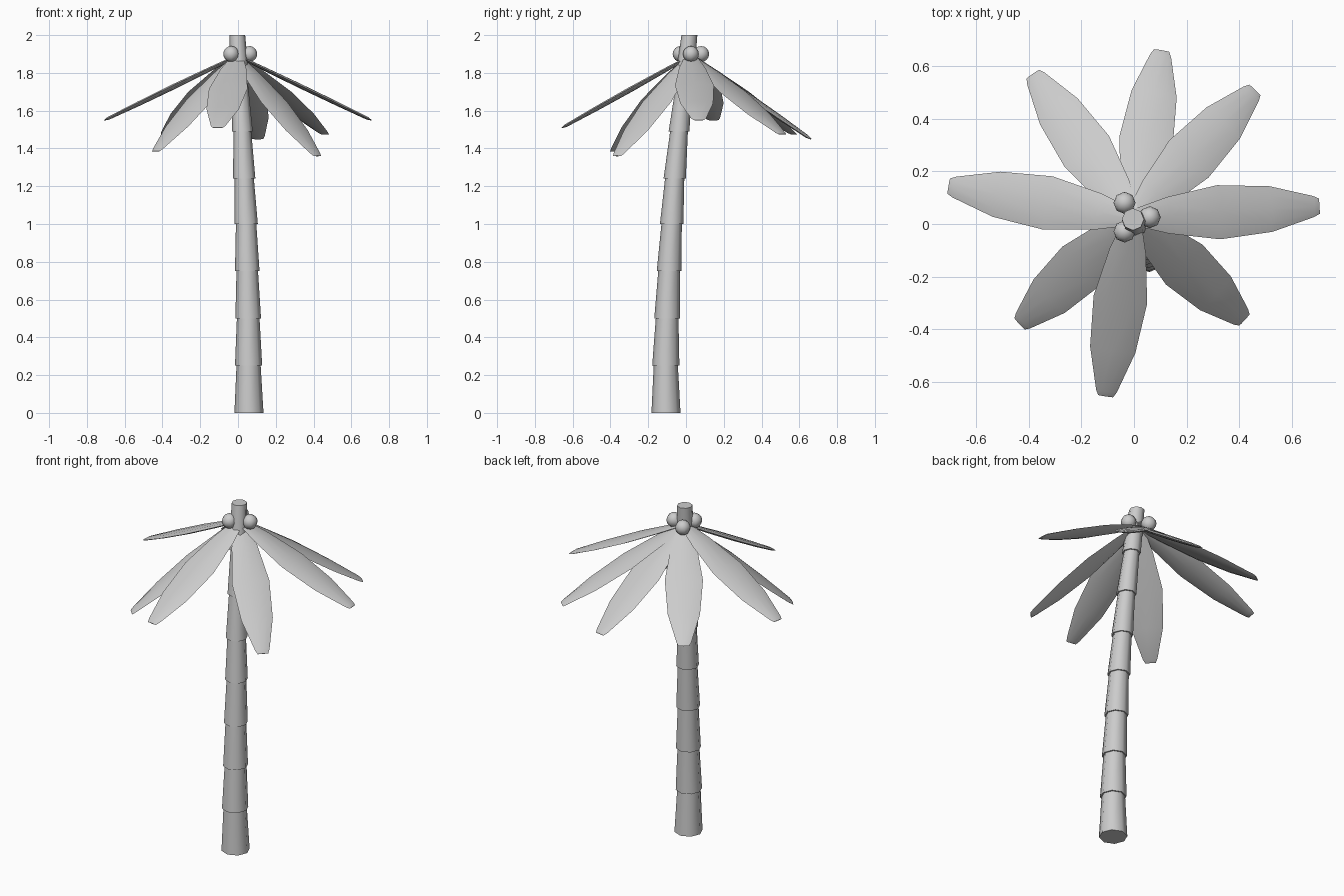
import bpy, bmesh, math
from mathutils import Vector

if "Cube" in bpy.data.objects:
    bpy.data.objects.remove(bpy.data.objects["Cube"])


def loft(name, rings):
    """Skin a list of closed rings, cap both ends, shade smooth by angle."""
    bm = bmesh.new()
    loops = [[bm.verts.new(p) for p in ring] for ring in rings]
    n = len(loops[0])
    for a, b in zip(loops, loops[1:]):
        for i in range(n):
            j = (i + 1) % n
            bm.faces.new((a[i], a[j], b[j], b[i]))
    bm.faces.new(loops[0][::-1])
    bm.faces.new(loops[-1])
    bmesh.ops.recalc_face_normals(bm, faces=bm.faces)
    mesh = bpy.data.meshes.new(name)
    bm.to_mesh(mesh)
    bm.free()
    ob = bpy.data.objects.new(name, mesh)
    bpy.context.collection.objects.link(ob)
    smooth(ob)
    return ob


def smooth(ob):
    bpy.ops.object.select_all(action='DESELECT')
    ob.select_set(True)
    bpy.context.view_layer.objects.active = ob
    bpy.ops.object.shade_smooth_by_angle(angle=math.radians(55))


def octagon(x, y, z, r):
    return [(x + r * math.cos(k * math.pi / 4), y + r * math.sin(k * math.pi / 4), z)
            for k in range(8)]


# Leaning trunk: eight stacked tapering segments (x, y, z, lower radius)
path = [(.058, -.106, 0, .077), (.056, -.107, .25, .072), (.054, -.10, .50, .068),
        (.049, -.09, .75, .065), (.043, -.076, 1.0, .062), (.033, -.06, 1.24, .059),
        (.023, -.037, 1.49, .055), (.01, -.01, 1.74, .051), (-.004, .018, 2.0, .050)]
rings = []
for (x0, y0, z0, r0), (x1, y1, z1, r1) in zip(path, path[1:]):
    rings += [octagon(x0, y0, z0, r0), octagon(x1, y1, z1, r1 - .008)]
loft("trunk", rings)

# Fronds: flat lens-section blades from the crown to each tip
crown = Vector((-.004, .025, 1.89))
tips = [(.105, .66, 1.45), (.46, .51, 1.475), (.705, .068, 1.55), (.42, -.365, 1.36),
        (-.108, -.655, 1.51), (-.435, -.38, 1.385), (-.705, .144, 1.55), (-.385, .57, 1.475)]
# (position along blade, half width, half thickness)
stations = [(-.04, .022, .006), (.19, .070, .010), (.46, .103, .012),
            (.74, .087, .011), (.97, .040, .008), (1.0, .029, .002)]
section = [(-1, 0), (-.6, .8), (0, 1), (.6, .8), (1, 0), (.6, -.8), (0, -1), (-.6, -.8)]
for n, tip in enumerate(tips):
    along = Vector(tip) - crown
    side = along.cross(Vector((0, 0, 1))).normalized()
    up = side.cross(along).normalized()
    loft(f"frond_{n + 1}", [[crown + along * s + side * (u * w) + up * (v * h)
                             for u, v in section] for s, w, h in stations])

# Three round nuts around the top of the trunk
for k in range(3):
    a = k * math.tau / 3
    bpy.ops.mesh.primitive_uv_sphere_add(
        segments=8, ring_count=8, radius=.042,
        location=(-.004 + .064 * math.cos(a), .026 + .063 * math.sin(a), 1.90))
    nut = bpy.context.object
    nut.name = f"nut_{k + 1}"
    smooth(nut)
